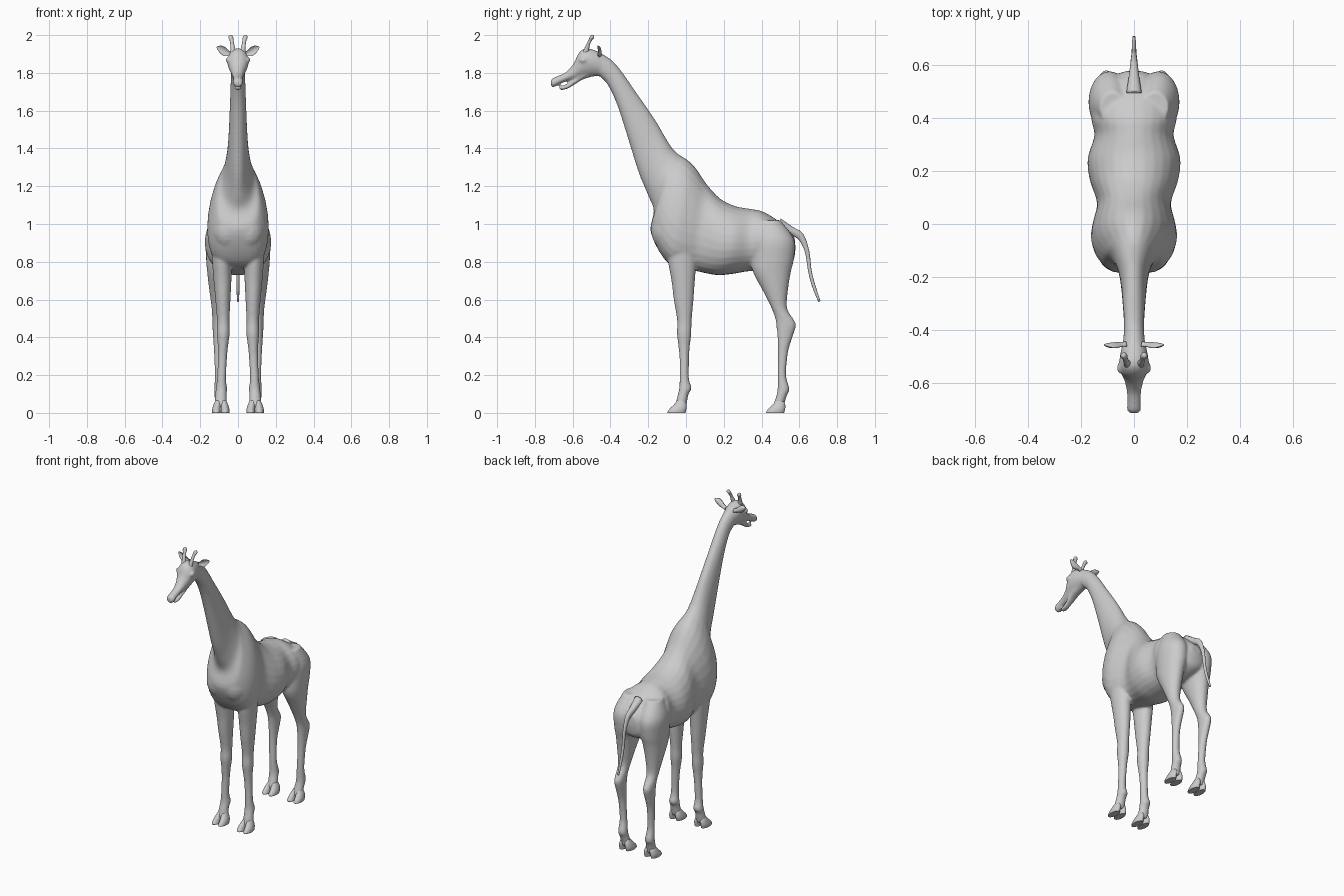
import bpy, bmesh, math
from mathutils import Vector

grey = bpy.data.materials.new("warm_grey")
grey.diffuse_color = (0.6, 0.6, 0.6, 1)


def spline(rows, n=4):
    """Catmull-Rom interpolation of parameter rows."""
    out = []
    for i in range(len(rows) - 1):
        p = [rows[max(0, min(len(rows) - 1, i + k))] for k in (-1, 0, 1, 2)]
        for s in range(n):
            t = s / n
            out.append([0.5 * (2 * b + (c - a) * t + (2 * a - 5 * b + 4 * c - d) * t * t
                               + (3 * b - a - 3 * c + d) * t ** 3) for a, b, c, d in zip(*p)])
    return out + [list(rows[-1])]


def loft(bm, rows, side=1, seg=28):
    """Rows: y,z of one edge, y,z of the opposite edge, half width, centre x, skew."""
    rings = []
    for ya, za, yb, zb, w, cx, skew in spline(rows):
        a, b = Vector((0, ya, za)), Vector((0, yb, zb))
        ring = []
        for k in range(seg):
            ang = 2 * math.pi * k / seg
            p = a.lerp(b, ((1 - math.cos(ang)) / 2) ** skew)
            ring.append(bm.verts.new((side * (cx + max(w, 0.002) * math.sin(ang)), p.y, p.z)))
        rings.append(ring)
    for r, q in zip(rings, rings[1:]):
        for k in range(seg):
            j = (k + 1) % seg
            bm.faces.new((r[k], r[j], q[j], q[k]))
    bm.faces.new(rings[0])
    bm.faces.new(rings[-1])


def ball(bm, loc, size):
    r = bmesh.ops.create_uvsphere(bm, u_segments=20, v_segments=12, radius=1)
    for v in r["verts"]:
        v.co = Vector(loc) + Vector(c * s for c, s in zip(v.co, size))


def finish(bm, name, voxel=0):
    bmesh.ops.recalc_face_normals(bm, faces=bm.faces)
    me = bpy.data.meshes.new(name)
    bm.to_mesh(me)
    bm.free()
    ob = bpy.data.objects.new(name, me)
    bpy.context.collection.objects.link(ob)
    me.materials.append(grey)
    me.shade_smooth()
    if voxel:
        m = ob.modifiers.new("fuse", 'REMESH')
        m.mode, m.voxel_size, m.use_smooth_shade = 'VOXEL', voxel, True
        s = ob.modifiers.new("soften", 'SMOOTH')
        s.factor, s.iterations = 0.5, 5
    return ob


# Torso running from rump to shoulders, then up the neck
torso = [(.58, .87, .575, .93, .03, 0, 1), (.56, .79, .535, .975, .10, 0, 1),
         (.47, .75, .47, 1.03, .155, 0, 1), (.40, .75, .40, 1.068, .162, 0, 1),
         (.33, .75, .34, 1.08, .15, 0, 1.1), (.24, .735, .26, 1.095, .175, 0, 1.1),
         (.16, .73, .18, 1.135, .168, 0, 1.2), (.06, .75, .11, 1.21, .14, 0, 1.3),
         (-.02, .77, .06, 1.285, .155, 0, 1.5), (-.09, .79, .03, 1.32, .163, 0, 1.5),
         (-.15, .87, 0, 1.345, .15, 0, 1.5), (-.188, .97, -.04, 1.37, .118, 0, 1.4),
         (-.17, 1.07, -.075, 1.405, .085, 0, 1.2), (-.2, 1.15, -.11, 1.46, .066, 0, 1),
         (-.25, 1.27, -.15, 1.53, .054, 0, 1), (-.3, 1.43, -.21, 1.62, .047, 0, 1),
         (-.35, 1.59, -.28, 1.72, .042, 0, 1), (-.385, 1.68, -.335, 1.80, .039, 0, 1),
         (-.42, 1.745, -.385, 1.86, .038, 0, 1), (-.45, 1.775, -.44, 1.90, .042, 0, 1)]
# Skull and upper muzzle
skull = [(-.43, 1.78, -.42, 1.88, .035, 0, 1), (-.475, 1.782, -.47, 1.915, .048, 0, .9),
         (-.52, 1.775, -.53, 1.93, .056, 0, .85), (-.555, 1.772, -.568, 1.905, .05, 0, .9),
         (-.59, 1.765, -.595, 1.85, .036, 0, 1), (-.63, 1.757, -.635, 1.805, .028, 0, 1),
         (-.67, 1.74, -.675, 1.785, .026, 0, 1), (-.70, 1.724, -.705, 1.773, .027, 0, 1),
         (-.714, 1.728, -.717, 1.758, .016, 0, 1)]
# Lower jaw, open
jaw = [(-.50, 1.78, -.50, 1.83, .03, 0, 1), (-.55, 1.763, -.55, 1.80, .03, 0, 1),
       (-.59, 1.738, -.595, 1.765, .024, 0, 1), (-.625, 1.717, -.63, 1.742, .02, 0, 1),
       (-.658, 1.709, -.66, 1.73, .018, 0, 1), (-.672, 1.715, -.672, 1.725, .008, 0, 1)]
front_leg = [(-.11, .93, .06, .93, .06, .085, 1), (-.095, .80, .055, .80, .052, .085, 1),
             (-.077, .70, .047, .70, .047, .082, 1), (-.065, .60, .04, .60, .04, .08, 1),
             (-.047, .49, .03, .49, .033, .078, 1), (-.048, .42, .028, .42, .034, .078, 1),
             (-.04, .35, .02, .35, .027, .08, 1), (-.034, .28, .016, .28, .024, .083, 1),
             (-.034, .18, .016, .18, .024, .087, 1), (-.036, .13, .03, .13, .03, .088, 1),
             (-.045, .09, .014, .10, .03, .09, 1), (-.055, .05, .005, .055, .032, .091, 1),
             (-.06, .03, .0, .03, .03, .091, 1)]
hind_leg = [(.38, 1.02, .50, 1.02, .05, .08, 1), (.35, .92, .572, .92, .077, .092, 1),
            (.345, .82, .572, .82, .076, .093, 1), (.355, .745, .555, .745, .065, .098, 1),
            (.405, .65, .54, .65, .05, .102, 1), (.45, .56, .535, .555, .036, .104, 1),
            (.472, .50, .573, .49, .031, .105, 1), (.48, .45, .582, .46, .03, .105, 1),
            (.485, .39, .56, .39, .026, .105, 1), (.487, .32, .54, .32, .023, .104, 1),
            (.485, .2, .53, .2, .023, .1, 1), (.485, .13, .548, .125, .028, .098, 1),
            (.478, .09, .535, .095, .029, .096, 1), (.465, .05, .523, .055, .03, .093, 1),
            (.46, .03, .52, .03, .03, .092, 1)]
bm = bmesh.new()
for rows in (torso, skull, jaw):
    loft(bm, rows)
for s in (1, -1):
    loft(bm, front_leg, s)
    loft(bm, hind_leg, s)
    ball(bm, (s * .05, -.545, 1.868), (.016, .022, .015))     # brow and eye bulge
    ball(bm, (s * .055, -.10, .97), (.085, .085, .11))        # breast muscle
finish(bm, "body", .0075)

# Cloven hooves: two toes on each foot
for name, y0 in (("front_hooves", -.098), ("hind_hooves", .425)):
    bm = bmesh.new()
    for s in (1, -1):
        for cx in (.068, .114):
            loft(bm, [(y0 + .05, .065, y0 + .09, .07, .014, .091 + (cx - .091) * .6, 1),
                      (y0 + .035, .045, y0 + .1, .045, .02, .091 + (cx - .091) * .8, 1),
                      (y0 + .012, .022, y0 + .1, .022, .0225, cx, 1),
                      (y0, .006, y0 + .096, .006, .0235, cx, 1),
                      (y0 + .001, 0, y0 + .095, 0, .0225, cx, 1)], s, 18)
    ob = finish(bm, name)
    bpy.context.view_layer.objects.active = ob
    ob.select_set(True)
    bpy.ops.object.shade_smooth_by_angle(angle=math.radians(50))
    ob.select_set(False)

# Tail
bm = bmesh.new()
loft(bm, [(.49, .98, .50, 1.03, .03, 0, 1), (.55, .945, .565, .985, .02, 0, 1),
          (.598, .915, .62, .948, .014, 0, 1), (.63, .85, .652, .86, .01, 0, 1),
          (.645, .76, .664, .76, .009, 0, 1), (.664, .68, .682, .685, .008, 0, 1),
          (.70, .588, .712, .592, .006, 0, 1)], seg=14)
finish(bm, "tail")

# Horns with rounded knobs
bm = bmesh.new()
for s in (1, -1):
    loft(bm, [(-.55, 1.90, -.515, 1.90, .016, .022, 1), (-.533, 1.94, -.51, 1.945, .011, .029, 1),
              (-.518, 1.97, -.497, 1.973, .010, .034, 1), (-.512, 1.985, -.486, 1.987, .013, .038, 1),
              (-.506, 1.997, -.489, 1.998, .008, .039, 1), (-.5, 2.0, -.495, 2.0, .003, .039, 1)], s, 16)
finish(bm, "horns")

# Leaf shaped ears, cupped towards the front
bm = bmesh.new()
for s in (1, -1):
    rings = []
    for x, z, h, d in spline([(.03, 1.895, .012, .012), (.05, 1.903, .014, .011), (.07, 1.912, .022, .01),
                              (.09, 1.924, .02, .008), (.105, 1.932, .011, .005), (.113, 1.936, .002, .002)]):
        ring = []
        for k in range(16):
            a = 2 * math.pi * k / 16
            y = -.457 + d * math.sin(a) * (1 if math.sin(a) > 0 else -.3)
            y += -.012 * (math.cos(a) ** 2) * h / .022
            ring.append(bm.verts.new((s * (x - .25 * h * math.cos(a)), y + (0 if math.sin(a) > 0 else .003 * math.sin(a)),
                                      z + h * math.cos(a))))
        rings.append(ring)
    for r, q in zip(rings, rings[1:]):
        for k in range(16):
            bm.faces.new((r[k], r[(k + 1) % 16], q[(k + 1) % 16], q[k]))
    bm.faces.new(rings[0])
    bm.faces.new(rings[-1])
finish(bm, "ears")
